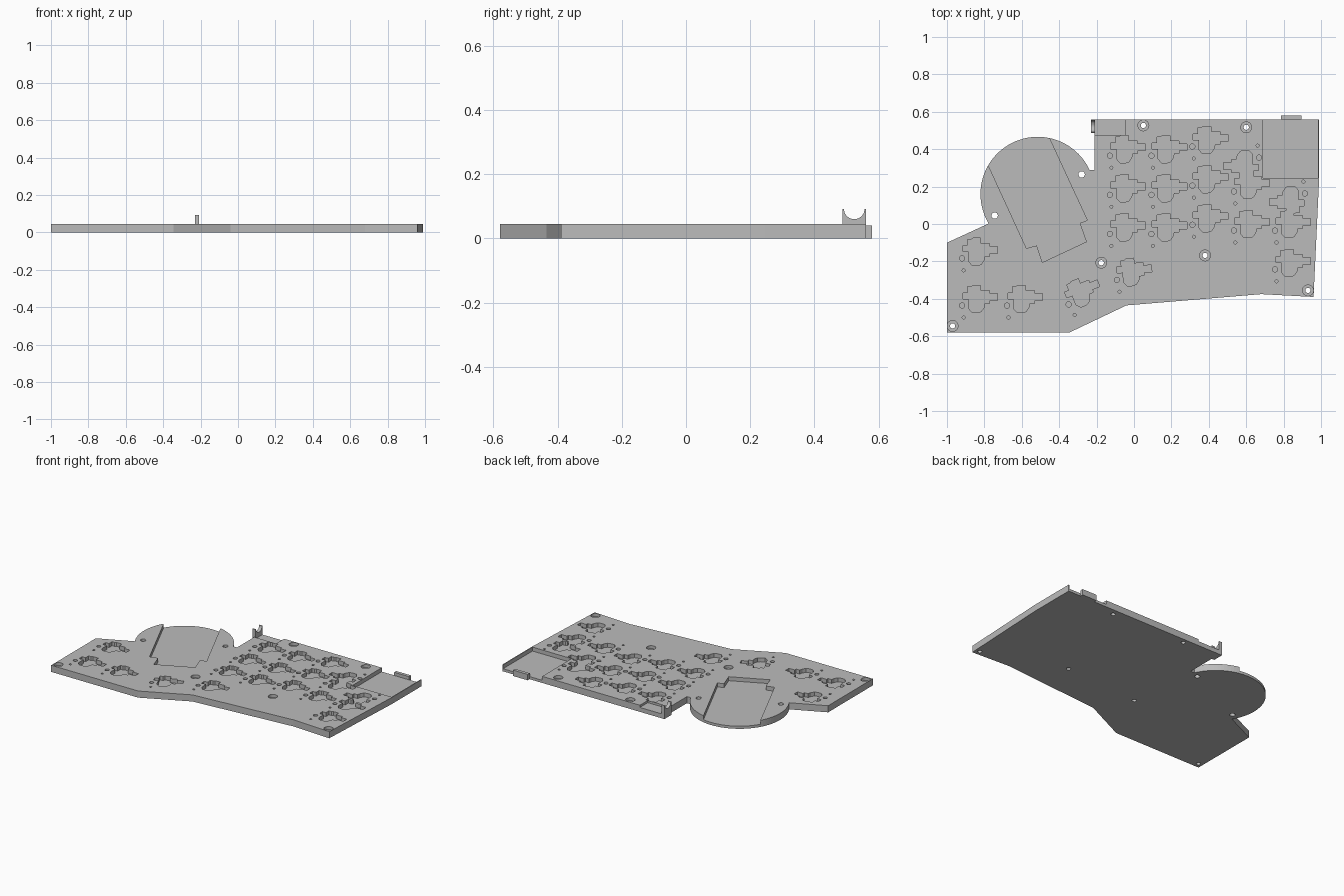
import bpy, bmesh, math
from mathutils import Matrix, Vector

if "Cube" in bpy.data.objects:
    bpy.data.objects.remove(bpy.data.objects["Cube"], do_unlink=True)

THICK, FLOOR = 0.045, 0.018

grey = bpy.data.materials.new("plain grey")
grey.use_nodes = True
grey.diffuse_color = (0.5, 0.5, 0.5, 1)
grey.node_tree.nodes["Principled BSDF"].inputs["Base Color"].default_value = (0.5, 0.5, 0.5, 1)


def prism(bm, points, z0, z1):
    """Extrude a flat outline from z0 up to z1."""
    face = bm.faces.new([bm.verts.new((x, y, z0)) for x, y in points])
    top = bmesh.ops.extrude_face_region(bm, geom=[face])["geom"]
    verts = [v for v in top if isinstance(v, bmesh.types.BMVert)]
    bmesh.ops.translate(bm, verts=verts, vec=(0, 0, z1 - z0))


def arc(cx, cy, r, a0, a1, n):
    return [(cx + r * math.cos(math.radians(a0 + (a1 - a0) * i / n)),
             cy + r * math.sin(math.radians(a0 + (a1 - a0) * i / n))) for i in range(n + 1)]


def disc(x, y, r, n=20):
    return arc(x, y, r, 0, 360, n)[:-1]


def box(x0, x1, y0, y1):
    return [(x0, y0), (x1, y0), (x1, y1), (x0, y1)]


def finish(name, bm):
    bmesh.ops.recalc_face_normals(bm, faces=bm.faces[:])
    mesh = bpy.data.meshes.new(name)
    bm.to_mesh(mesh)
    bm.free()
    mesh.materials.append(grey)
    obj = bpy.data.objects.new(name, mesh)
    bpy.context.collection.objects.link(obj)
    return obj


def cut(target, bm):
    """Subtract the cutter geometry and bake the result."""
    cutter = finish("cutter", bm)
    cutter.hide_render = True
    mod = target.modifiers.new("cut", "BOOLEAN")
    mod.operation, mod.solver, mod.object = "DIFFERENCE", "EXACT", cutter
    bpy.context.view_layer.objects.active = target
    bpy.ops.object.modifier_apply(modifier=mod.name)
    bpy.data.objects.remove(cutter, do_unlink=True)


# Switch socket outline around its own centre
SOCKET = [(-.09, .02), (-.064, .02), (-.064, .053), (-.045, .053), (-.035, .06), (.005, .06),
          (.005, .032), (.053, .032), (.053, .016), (.096, .016), (.096, -.021),
          (.053, -.021), (.053, -.037), (.027, -.037), (.022, -.06), (.008, -.08),
          (-.01, -.086), (-.04, -.086), (-.059, -.064), (-.059, -.012), (-.09, -.012)]


def socket(bm, x, y, turn=0):
    """Socket pocket with its two peg holes."""
    m = Matrix.Translation((x, y, 0)) @ Matrix.Rotation(math.radians(turn), 4, "Z")
    for shape in (SOCKET, disc(-.094, -.048, .014, 16), disc(-.086, -.112, .008, 12)):
        pts = [(m @ Vector((px, py, 0))).xy for px, py in shape]
        prism(bm, pts, FLOOR, 0.1)


# Main plate with round lobe
bm = bmesh.new()
outline = [(-1, -.58), (-.345, -.58), (-.04, -.435), (.68, -.375), (.96, -.39), (.99, .245),
           (.99, .56), (-.21, .56), (-.21, .29), (-.23, .29)]
outline += arc(-.515, .16, .306, 25, 211, 48) + [(-1, -.1)]
prism(bm, outline, 0, THICK)
plate = finish("base_plate", bm)

# First group: regular sockets, large pockets and screw counterbores
SCREWS = [(.05, .527), (.6, .517), (-.175, -.207), (.38, -.168), (.93, -.355), (-.97, -.545)]
bm = bmesh.new()
for x, top in ((-.035, .413), (.187, .413), (.406, .462)):
    for row in range(3):
        socket(bm, x, top - row * .209)
for x, y in ((.628, .222), (.628, .013), (.848, .013), (.848, -.195)):
    socket(bm, x, y)
for x, y, turn in ((-.825, -.136, 0), (-.825, -.388, 0), (-.585, -.388, 0),
                   (-.28, -.35, 22), (-.002, -.243, 5)):
    socket(bm, x, y, turn)
prism(bm, box(.69, .984, .245, .65), FLOOR, 0.1)
prism(bm, box(-.3, -.045, .475, .65), .03, 0.1)
prism(bm, [(-.915, .61), (-.575, -.13), (-.52, -.115), (-.49, -.205), (-.255, -.095),
           (-.29, .005), (-.25, .02), (-.56, .69)], FLOOR, 0.1)
for x, y in SCREWS:
    prism(bm, disc(x, y, .029, 24), .025, 0.1)
cut(plate, bm)

# Second group: reversed sockets and through holes
bm = bmesh.new()
socket(bm, .575, .307, 180)
socket(bm, .82, .115, 180)
for x, y in SCREWS:
    prism(bm, disc(x, y, .014), -.05, .1)
for x, y in ((-.28, .265), (-.745, .045)):
    prism(bm, disc(x, y, .017), -.05, .1)
cut(plate, bm)

# Upright cradle with a rounded notch, drawn in the YZ plane
bm = bmesh.new()
profile = [(.487, 0), (.56, 0), (.56, .092)] + arc(.524, .092, .032, 0, -180, 16) + [(.487, .092)]
prism(bm, profile, -.23, -.208)
bm.transform(Matrix(((0, 0, 1, 0), (1, 0, 0, 0), (0, 1, 0, 0), (0, 0, 0, 1))))
finish("cradle", bm)

# Connector tab on the rear edge
bm = bmesh.new()
prism(bm, box(.785, .895, .558, .58), 0, .04)
finish("rear_tab", bm)
